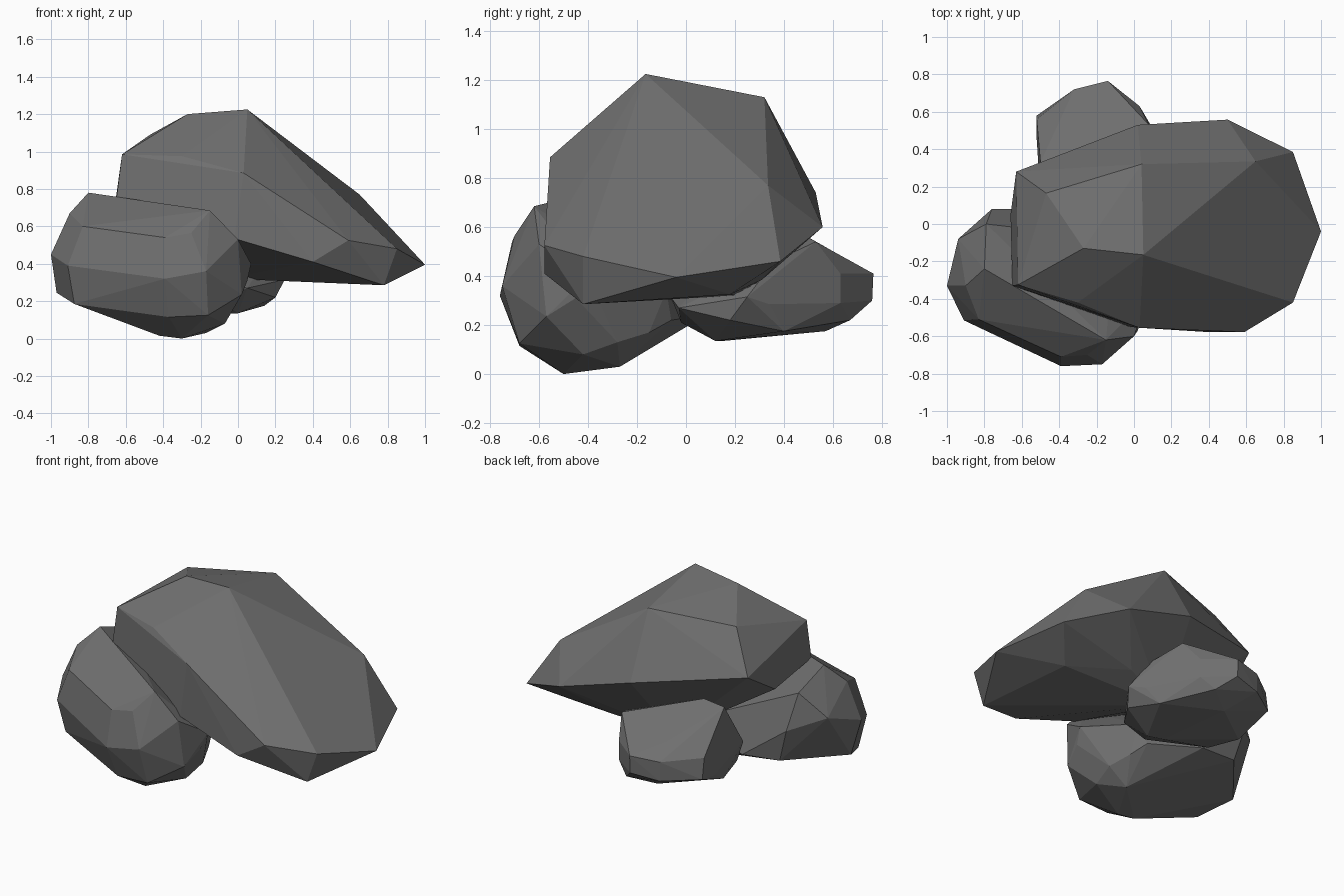
import bpy, bmesh, math

stone = bpy.data.materials.new("dark grey stone")
stone.diffuse_color = (0.16, 0.16, 0.16, 1)


def rock(name, corners):
    """Faceted boulder: the convex hull of a few corner points."""
    bm = bmesh.new()
    verts = [bm.verts.new(c) for c in corners]
    bmesh.ops.convex_hull(bm, input=verts)
    bmesh.ops.delete(bm, geom=[v for v in bm.verts if not v.link_faces], context='VERTS')
    bmesh.ops.dissolve_limit(bm, angle_limit=math.radians(3), verts=bm.verts[:], edges=bm.edges[:])
    bmesh.ops.recalc_face_normals(bm, faces=bm.faces[:])
    mesh = bpy.data.meshes.new(name)
    bm.to_mesh(mesh)
    bm.free()
    mesh.materials.append(stone)
    bpy.context.collection.objects.link(bpy.data.objects.new(name, mesh))


# Large slab leaning on the other two
rock("large_top_rock", [
    (0.05, -.165, 1.225), (-.27, -.13, 1.2), (-.62, -.325, .985), (-.3, -.42, .975),
    (.03, -.555, .885), (.65, .335, .77), (-.47, .165, 1.09), (.04, .32, 1.13),
    (.85, .385, .46), (1, -.04, .395), (.85, -.42, .48), (.78, -.42, .285),
    (.59, -.578, .525), (.4, -.578, .41), (-.02, -.55, .535), (.5, .558, .6),
    (.02, .53, .74), (-.3, .39, .8), (-.63, .28, .85), (-.66, .05, .7),
    (-.65, -.33, .75), (.67, .18, .325), (.28, .31, .385), (.3, -.16, .345),
    (-.05, .2, .32)])

# Rounded boulder at the front left
rock("front_rock", [
    (-1, -.33, .45), (-.97, -.27, .245), (-.91, -.515, .39), (-.875, -.48, .185),
    (-.39, -.76, .32), (-.17, -.75, .36), (0, -.6, .53), (-.15, -.62, .685),
    (-.25, -.7, .565), (-.39, -.71, .54), (-.83, -.51, .6), (-.8, -.24, .78),
    (-.37, -.525, .69), (-.9, -.33, .67), (-.37, -.68, .115), (-.16, -.68, .125),
    (.02, -.57, .235), (-.42, -.5, .015), (-.3, -.5, 0), (-.17, -.27, .03),
    (-.07, -.42, .08), (.07, -.4, .4), (.05, -.45, .31), (-.05, -.28, .13),
    (-.1, -.15, .17), (-.15, -.06, .22), (-.1, -.08, .34), (-.94, -.08, .54),
    (-.79, 0, .69), (-.76, .08, .47), (-.7, .06, .26), (-.45, .08, .24)])

# Small boulder at the back
rock("back_rock", [
    (.25, .25, .315), (.2, .18, .22), (.2, .34, .285), (.17, .36, .46),
    (.08, .53, .54), (.03, .63, .41), (.03, .63, .29), (-.14, .765, .41),
    (-.14, .76, .3), (-.32, .72, .4), (-.32, .72, .28), (-.3, .62, .49),
    (-.52, .56, .42), (-.52, .58, .29), (-.52, .45, .27), (-.5, .33, .65),
    (-.35, .32, .66), (-.1, .5, .56),
    (-.2, .57, .175), (0, .12, .135), (-.1, .15, .135), (.14, .4, .175),
    (-.05, .67, .22), (-.1, -.02, .21), (-.15, -.06, .31), (-.5, .34, .2),
    (.05, -.03, .27), (-.5, .14, .36), (-.45, .13, .22)])
